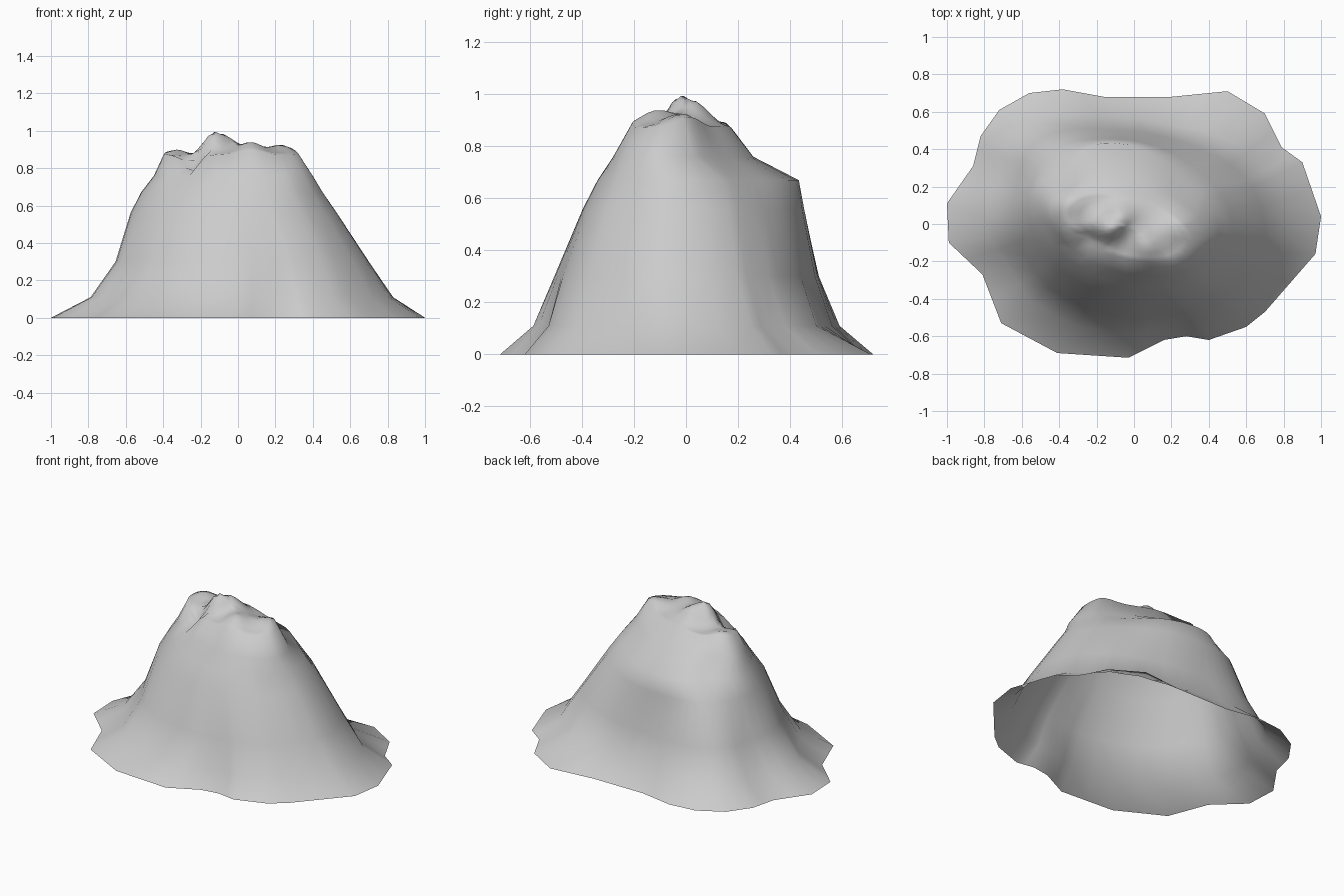
import bpy, bmesh, math
from mathutils import Vector

cube = bpy.data.objects.get("Cube")
if cube:
    bpy.data.objects.remove(cube, do_unlink=True)

# Ragged foot outline, counter-clockwise from the +x tip
FOOT = [(1, .04), (.9, .33), (.79, .41), (.7, .59), (.5, .71), (.2, .68),
        (-.16, .68), (-.38, .72), (-.56, .7), (-.72, .61), (-.82, .47), (-.86, .31),
        (-1, .11), (-.99, -.1), (-.81, -.27), (-.71, -.53), (-.41, -.69), (-.03, -.715),
        (.16, -.62), (.28, -.6), (.4, -.62), (.6, -.55), (.7, -.47), (.97, -.16)]

# Contours: height, x min, x max, y min, y max, skew, share of the foot's raggedness
CONTOURS = [(.11, -.79, .83, -.59, .59, .02, .55),
            (.3, -.655, .7, -.51, .51, .04, .2),
            (.56, -.575, .53, -.4, .455, .06, .08),
            (.67, -.52, .455, -.34, .435, .08, 0),
            (.76, -.45, .4, -.28, .26, .08, 0),
            (.87, -.395, .32, -.205, .175, .08, 0)]

# Spurs (+) and gullies (-): direction, height, spread in direction, spread in height, amount
LOBES = [(.85, .67, .4, .1, -.12), (.6, .35, .3, .15, .02), (1.1, .15, .35, .25, -.09),
         (2.45, .69, .35, .08, -.14), (2.35, .25, .35, .2, .13), (2.3, .55, .3, .06, .05)]

# Summit knobs and clefts: x, y, rise, width
KNOBS = [(-.14, -.03, .1, .07), (-.07, .04, .08, .08), (.07, -.12, .06, .09),
         (.03, -.01, .03, .1), (.23, -.02, .055, .09), (-.33, .11, .03, .07),
         (-.25, -.1, -.1, .06)]


def outline():
    """Foot points with a midpoint on every edge."""
    points = []
    for a, b in zip(FOOT, FOOT[1:] + FOOT[:1]):
        a, b = Vector(a), Vector(b)
        points += [a, (a + b) / 2]
    return points


def contour_point(foot, z, x0, x1, y0, y1, skew, ragged):
    """Skewed ellipse point in the direction of a foot point."""
    angle = math.atan2(foot.y / .72, foot.x)
    c, s = math.cos(angle), math.sin(angle)
    half_y = math.sqrt(((y1 - y0) / 2) ** 2 - skew ** 2)
    scale = 1 + ragged * (math.hypot(foot.x, foot.y / .72) - 1)
    for turn, height, wide, tall, amount in LOBES:
        scale += amount * math.exp(-((angle - turn) / wide) ** 2 - ((z - height) / tall) ** 2)
    return Vector(((x0 + x1) / 2 + (x1 - x0) / 2 * c * scale,
                   (y0 + y1) / 2 + (half_y * s - skew * c) * scale))


def summit(p):
    return .87 + sum(rise * math.exp(-((p.x - x) ** 2 + (p.y - y) ** 2) / w ** 2)
                     for x, y, rise, w in KNOBS)


# Open shell lofted from the foot to the summit
bm = bmesh.new()
foot = outline()
rings = [[bm.verts.new((p.x, p.y, 0)) for p in foot]]
for contour in CONTOURS[:-1]:
    rings.append([bm.verts.new((*contour_point(p, *contour), contour[0])) for p in foot])

rim = [contour_point(p, *CONTOURS[-1]) for p in foot]
centre = sum(rim, Vector((0, 0))) / len(rim)
for t in (1, .86, .72, .57, .42, .27, .13):
    ring = [centre.lerp(p, t) for p in rim]
    rings.append([bm.verts.new((p.x, p.y, summit(p))) for p in ring])

count = len(foot)
for low, high in zip(rings, rings[1:]):
    for i in range(count):
        j = (i + 1) % count
        bm.faces.new((low[i], low[j], high[j], high[i]))
tip = bm.verts.new((*centre, summit(centre)))
for i in range(count):
    bm.faces.new((rings[-1][i], rings[-1][(i + 1) % count], tip))
for face in bm.faces:
    face.smooth = True

mesh = bpy.data.meshes.new("mountain")
bm.to_mesh(mesh)
bm.free()
mountain = bpy.data.objects.new("mountain", mesh)
bpy.context.collection.objects.link(mountain)

# Plain grey rock
rock = bpy.data.materials.new("grey rock")
rock.use_nodes = True
grey = (.6, .6, .6, 1)
rock.diffuse_color = grey
rock.node_tree.nodes["Principled BSDF"].inputs["Base Color"].default_value = grey
mesh.materials.append(rock)
